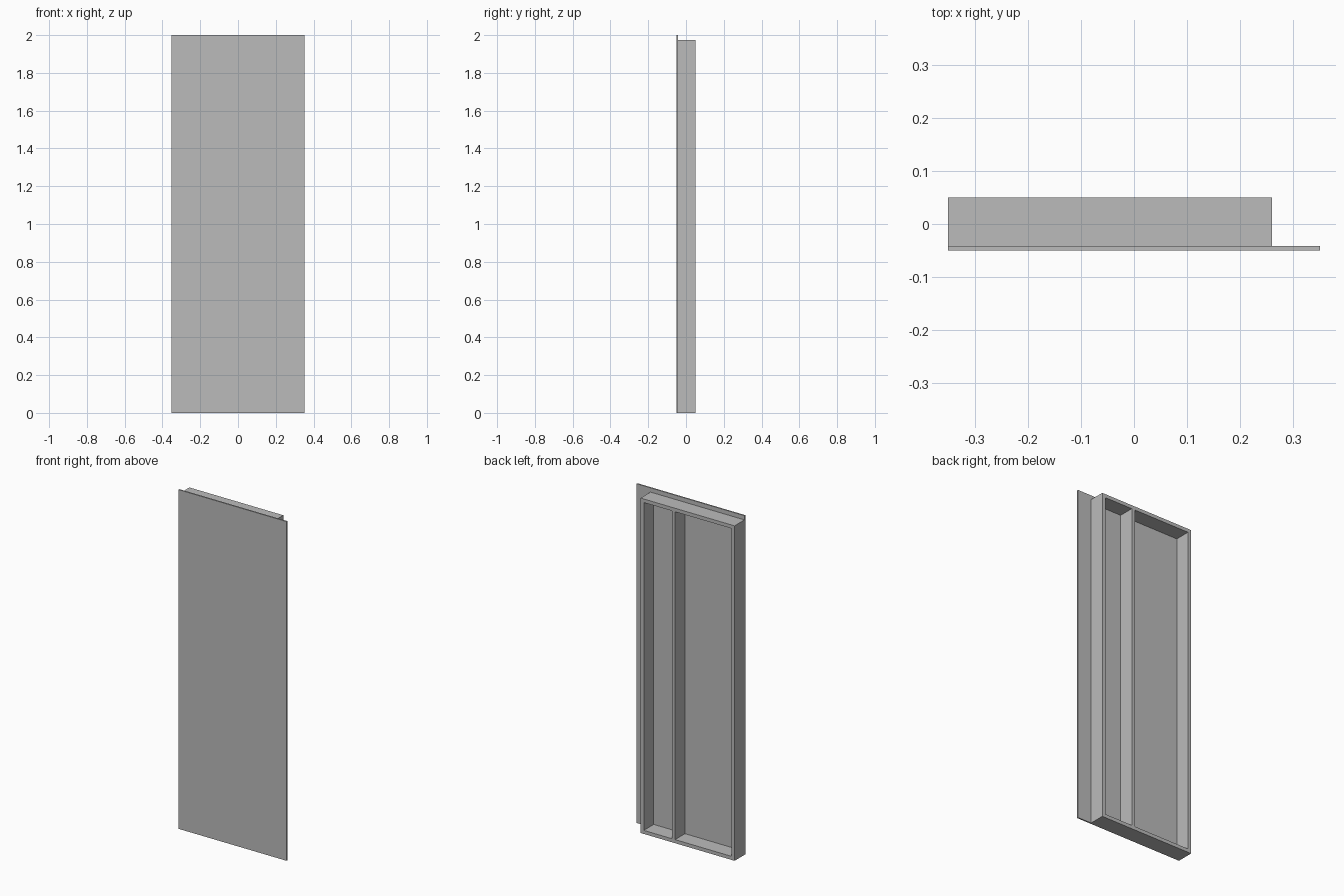
import bpy

cube = bpy.data.objects.get("Cube")
if cube:
    bpy.data.objects.remove(cube, do_unlink=True)

grey = bpy.data.materials.new("plain_grey")
grey.use_nodes = True
colour = (0.5, 0.5, 0.5, 1)
grey.diffuse_color = colour
grey.node_tree.nodes["Principled BSDF"].inputs["Base Color"].default_value = colour


def box(name, x, y, z):
    """Box between the given (low, high) limits on each axis."""
    bpy.ops.mesh.primitive_cube_add(size=1)
    ob = bpy.context.object
    ob.name = name
    ob.location = [(a + b) / 2 for a, b in (x, y, z)]
    ob.scale = [b - a for a, b in (x, y, z)]
    bpy.ops.object.transform_apply(location=True, rotation=False, scale=True)
    ob.data.materials.append(grey)
    return ob


half_width, half_depth = 0.352, 0.05
skin_back = -0.042
frame_right, frame_top = 0.261, 1.975
bar = 0.021
depth = (skin_back, half_depth)

# Thin front sheet, overhanging the frame on one side and at the top
box("front_panel", (-half_width, half_width), (-half_depth, skin_back), (0, 2))

# Top and bottom rails run the full frame width
for name, low in (("bottom_rail", 0), ("top_rail", frame_top - bar)):
    box(name, (-half_width, frame_right), depth, (low, low + bar))

# Uprights fit between the rails
for name, low in (("outer_stile", -half_width),
                  ("divider_stile", 0.036),
                  ("inner_stile", frame_right - bar)):
    box(name, (low, low + bar), depth, (bar, frame_top - bar))
